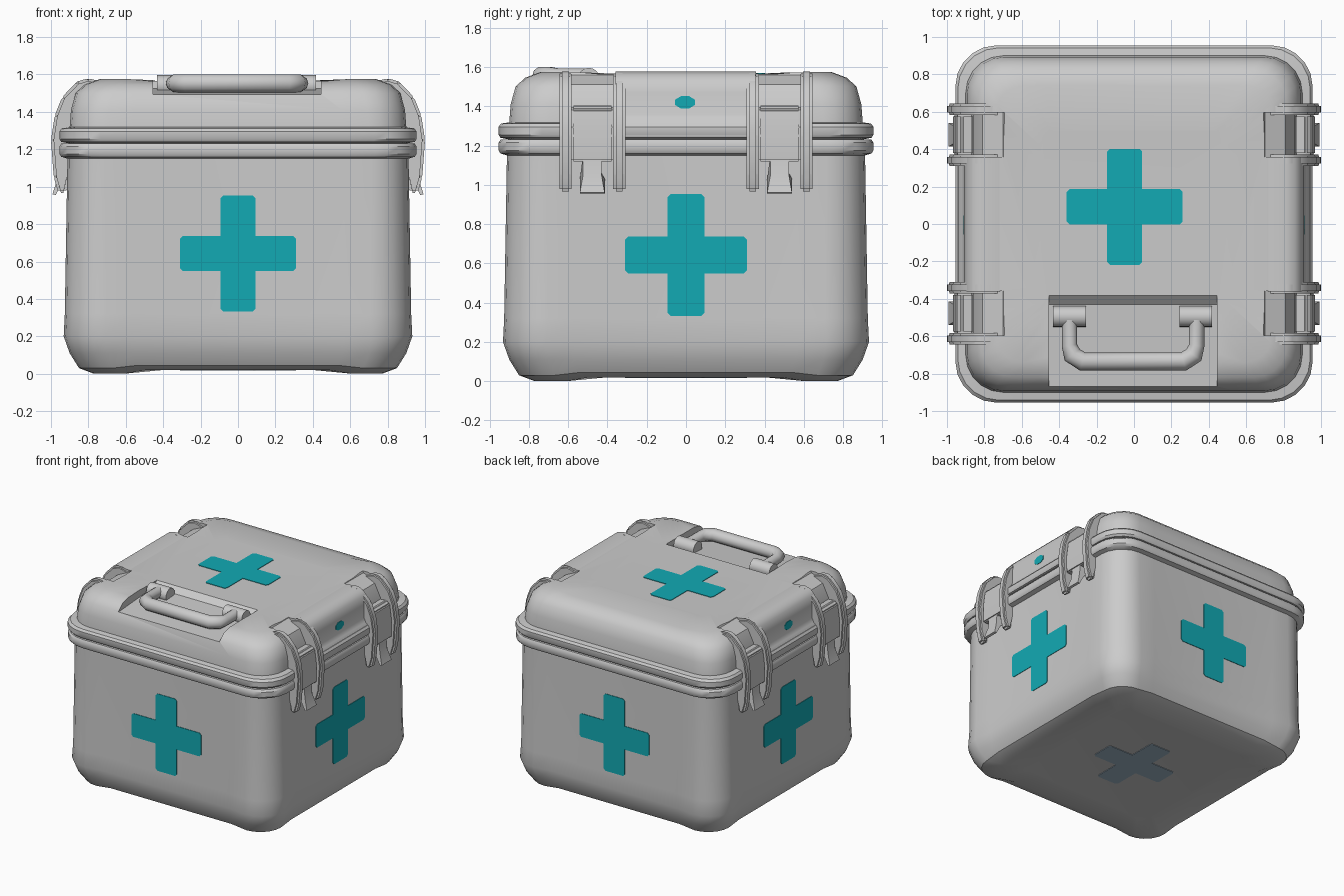
import bpy, bmesh, math
from mathutils import Matrix, Vector

if "Cube" in bpy.data.objects:
    bpy.data.objects.remove(bpy.data.objects["Cube"], do_unlink=True)


def material(name, rgb):
    m = bpy.data.materials.new(name)
    m.use_nodes = True
    m.diffuse_color = (*rgb, 1)
    m.node_tree.nodes["Principled BSDF"].inputs["Base Color"].default_value = (*rgb, 1)
    return m


GREY = material("light grey plastic", (0.6, 0.6, 0.6))
TEAL = material("teal paint", (0.006, 0.4, 0.455))
SLATE = material("slate blue paint", (0.34, 0.46, 0.57))


def select(ob):
    bpy.ops.object.select_all(action="DESELECT")
    ob.select_set(True)
    bpy.context.view_layer.objects.active = ob


def smooth(ob, angle=35):
    select(ob)
    bpy.ops.object.shade_smooth_by_angle(angle=math.radians(angle))


def finish(name, bm, mat):
    bmesh.ops.recalc_face_normals(bm, faces=bm.faces)
    me = bpy.data.meshes.new(name)
    bm.to_mesh(me)
    bm.free()
    me.materials.append(mat)
    ob = bpy.data.objects.new(name, me)
    bpy.context.collection.objects.link(ob)
    return ob


def prism(name, outline, place, a, b, mat=GREY, bevel=0):
    """Extrude a 2D outline from depth a to b; place maps (u, v, depth) to xyz."""
    bm = bmesh.new()
    ends = [[bm.verts.new(place(u, v, d)) for u, v in outline] for d in (a, b)]
    for end in ends:
        bm.faces.new(end)
    n = len(outline)
    for i in range(n):
        j = (i + 1) % n
        bm.faces.new((ends[0][i], ends[0][j], ends[1][j], ends[1][i]))
    if bevel:
        bmesh.ops.recalc_face_normals(bm, faces=bm.faces)
        bmesh.ops.bevel(bm, geom=bm.edges[:], offset=bevel, segments=2,
                        affect="EDGES", clamp_overlap=True)
    return finish(name, bm, mat)


def ring(z, half, radius, inset=0, corner_dz=0):
    """Rounded square whose corners may bulge past the sides."""
    c = half - radius
    pts = []
    for q in range(4):
        turn = Matrix.Rotation(q * math.pi / 2, 3, "Z")
        side = c * 0.8
        quarter = [(half - inset, -side, z), (half - inset, side, z)]
        for k in range(6):
            t = k * math.pi / 10
            quarter.append((c + radius * math.cos(t), c + radius * math.sin(t), z + corner_dz))
        pts += [turn @ Vector(p) for p in quarter]
    return pts


def shell(name, rings):
    bm = bmesh.new()
    loops = [[bm.verts.new(p) for p in ring(*r)] for r in rings]
    for lo, hi in zip(loops, loops[1:]):
        for i in range(len(lo)):
            j = (i + 1) % len(lo)
            bm.faces.new((lo[i], lo[j], hi[j], hi[i]))
    bm.faces.new(loops[0])
    bm.faces.new(loops[-1])
    return finish(name, bm, GREY)


def cut(ob, cutter):
    cutter.hide_render = True
    mod = ob.modifiers.new("cut", "BOOLEAN")
    mod.operation = "DIFFERENCE"
    mod.object = cutter
    select(ob)
    bpy.ops.object.modifier_apply(modifier=mod.name)
    bpy.data.objects.remove(cutter, do_unlink=True)


# Lower case with bulging bottom corners and a rim
body = shell("case_body", [
    (0.02, 0.6, 0.1), (0.02, 0.77, 0.16, 0, -0.02), (0.045, 0.85, 0.18, 0, -0.015),
    (0.11, 0.9, 0.2, 0.01), (0.2, 0.932, 0.22, 0.022), (0.32, 0.926, 0.22, 0.016),
    (1.15, 0.912, 0.2, 0.002), (1.16, 0.945, 0.22), (1.175, 0.954, 0.22),
    (1.215, 0.954, 0.22), (1.23, 0.945, 0.22), (1.231, 0.9, 0.2)])
smooth(body)

# Lid with its own rim
lid = shell("lid", [
    (1.231, 0.9, 0.2), (1.24, 0.945, 0.22), (1.255, 0.955, 0.22), (1.295, 0.955, 0.22),
    (1.312, 0.942, 0.22), (1.318, 0.9, 0.2), (1.41, 0.893, 0.2), (1.5, 0.868, 0.2),
    (1.545, 0.82, 0.18), (1.565, 0.74, 0.15, 0, 0.01), (1.565, 0.5, 0.08)])


def along_x(u, v, d):
    return (d, u, v)


# Sunken handle bed, open at the front
cut(lid, prism("handle_bed_cutter",
               [(-0.37, 1.6), (-0.38, 1.567), (-0.43, 1.525), (-1.0, 1.485), (-1.0, 1.6)],
               along_x, -0.455, 0.445))

# Sloped recesses behind the latches
for sx in (-1, 1):
    for cy in (-0.477, 0.477):
        cut(lid, prism("latch_recess_cutter",
                       [(0.68, 1.6), (0.70, 1.56), (0.81, 1.51), (0.86, 1.41),
                        (0.87, 1.33), (1.1, 1.33), (1.1, 1.6)],
                       lambda u, v, d: (sx * u, d, v), cy - 0.12, cy + 0.12))
smooth(lid)

# Side panels, latches and their guard fins
PANEL = [(0.7, 1.5), (0.72, 1.565), (0.81, 1.576), (0.86, 1.562), (0.892, 1.53),
         (0.908, 1.47), (0.908, 1.36), (0.922, 1.33), (0.95, 1.3), (0.953, 1.245), (0.8, 1.245)]
FIN = [(0.7, 1.553), (0.8, 1.58), (0.86, 1.562), (0.94, 1.48), (0.98, 1.38), (1.0, 1.25),
       (0.985, 1.05), (0.96, 0.965), (0.92, 0.965), (0.89, 1.1), (0.86, 1.3), (0.8, 1.45)]
PLATE = [(0.86, 1.4), (0.92, 1.405), (0.95, 1.385), (0.968, 1.25), (0.965, 1.12), (0.88, 1.12)]
TONGUE = [(0.9, 1.16), (0.955, 1.16), (0.963, 1.05), (0.992, 0.96), (0.975, 0.955),
          (0.935, 1.03), (0.9, 1.06)]

for sx, side in ((1, "left"), (-1, "right")):
    def sideways(u, v, d):
        return (sx * u, d, v)

    smooth(prism(side + "_lid_panel", PANEL, sideways, -0.36, 0.355), 40)
    dot = [(0.055 * math.cos(t) - 0.005, 1.42 + 0.034 * math.sin(t))
           for t in (math.pi * (k + 0.5) / 4 for k in range(8))]
    prism(side + "_panel_dot", dot, lambda u, v, d: (sx * d, u, v), 0.904, 0.912, TEAL)

    for cy, where in ((-0.477, "front"), (0.477, "rear")):
        tag = f"{side}_{where}_latch"
        smooth(prism(tag + "_plate", PLATE, sideways, cy - 0.105, cy + 0.105, bevel=0.008))
        tongue = prism(tag + "_tongue", TONGUE, sideways, cy - 0.055, cy + 0.055)
        # Pinch the tongue near its root, flare it at the tip
        for v in tongue.data.vertices:
            grow = 1.15 if v.co.z < 1.04 else 0.85
            v.co.y = cy + (v.co.y - cy) * grow
        smooth(tongue)
        for off in (-0.137, 0.137):
            smooth(prism(tag + "_fin", FIN, sideways, cy + off - 0.031, cy + off + 0.031,
                         bevel=0.014), 40)

# Carry handle lying in its bed
curve = bpy.data.curves.new("handle", "CURVE")
curve.dimensions = "3D"
curve.bevel_depth = 0.046
curve.bevel_resolution = 3
curve.use_fill_caps = True
half_path = [(0.34, -0.49), (0.34, -0.65), (0.325, -0.7), (0.27, -0.735)]
path = half_path + [(-x, y) for x, y in reversed(half_path)]
spline = curve.splines.new("POLY")
spline.points.add(len(path) - 1)
for p, (x, y) in zip(spline.points, path):
    p.co = (x - 0.005, y, 1.553, 1)
    p.radius = 1.1 if y < -0.69 else 0.9
handle = bpy.data.objects.new("handle", curve)
bpy.context.collection.objects.link(handle)
select(handle)
bpy.ops.object.convert(target="MESH")
handle = bpy.context.object
handle.data.materials.clear()
handle.data.materials.append(GREY)
smooth(handle, 50)

# Handle pivots
for cx, side in ((0.33, "left"), (-0.345, "right")):
    circle = [(-0.495 + 0.056 * math.cos(k * math.pi / 8), 1.54 + 0.056 * math.sin(k * math.pi / 8))
              for k in range(16)]
    smooth(prism(side + "_handle_pivot", circle, along_x, cx - 0.088, cx + 0.088))


# Painted crosses as thin plates
def cross(name, cu, cv, place, a, b, mat=TEAL):
    w, r, c = 0.094, 0.31, 0.015
    arm = [(r, -w + c), (r, w - c), (r - c, w), (w, w), (w, r - c), (w - c, r)]
    pts = []
    for q in range(4):
        turn = Matrix.Rotation(q * math.pi / 2, 2)
        for p in arm[:4]:
            pts.append(turn @ Vector(p))
        pts.insert(len(pts) - 4, turn @ Vector((r - c, -w)))
    prism(name, [(cu + p.x, cv + p.y) for p in pts], place, a, b, mat)


for s, face in ((-1, "front"), (1, "back")):
    cross(face + "_cross", 0, 0.643, lambda u, v, d: (u, s * d, v), 0.906, 0.914)
for s, face in ((1, "left"), (-1, "right")):
    cross(face + "_cross", 0, 0.643, lambda u, v, d: (s * d, u, v), 0.906, 0.914)
cross("top_cross", -0.05, 0.092, lambda u, v, d: (u, v, d), 1.561, 1.569)
cross("bottom_cross", 0, 0, lambda u, v, d: (u, v, d), 0.016, 0.024, SLATE)
